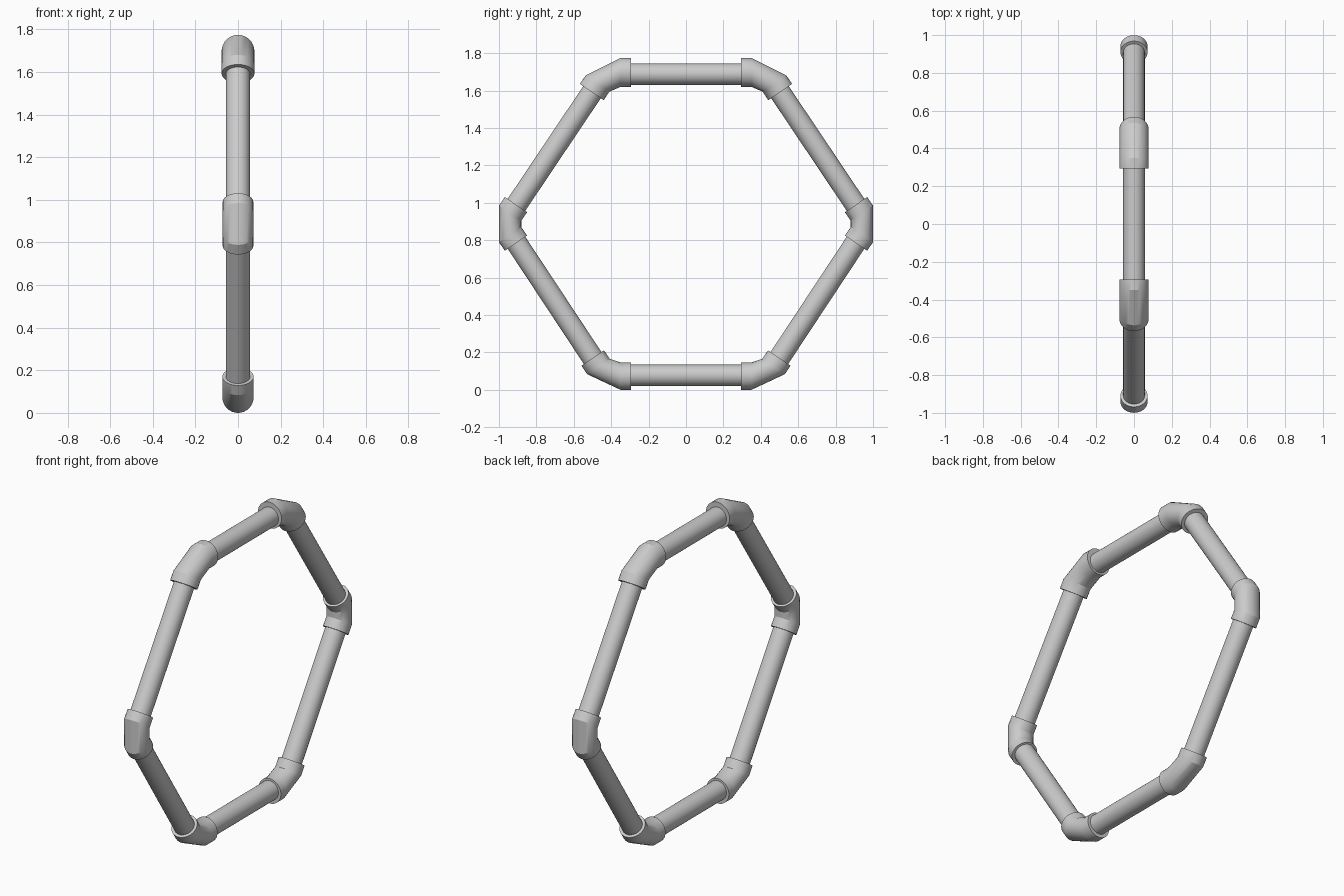
import bpy, bmesh, math
from mathutils import Vector

if "Cube" in bpy.data.objects:
    bpy.data.objects.remove(bpy.data.objects["Cube"])

SEG = 32
PIPE_R = 0.057


def loft(name, rings):
    """Capped tube through rings of (y, z, dir_y, dir_z, radius), each square to its direction."""
    bm = bmesh.new()
    loops = []
    for y, z, dy, dz, r in rings:
        d = Vector((0, dy, dz)).normalized()
        side = d.cross(Vector((1, 0, 0)))
        c = Vector((0, y, z))
        loops.append([bm.verts.new(c + Vector((1, 0, 0)) * r * math.cos(a) + side * r * math.sin(a))
                      for a in (2 * math.pi * i / SEG for i in range(SEG))])
    for a, b in zip(loops, loops[1:]):
        for i in range(SEG):
            j = (i + 1) % SEG
            bm.faces.new((a[i], a[j], b[j], b[i]))
    bm.faces.new(loops[0])
    bm.faces.new(loops[-1])
    bmesh.ops.recalc_face_normals(bm, faces=bm.faces)
    me = bpy.data.meshes.new(name)
    bm.to_mesh(me)
    bm.free()
    ob = bpy.data.objects.new(name, me)
    bpy.context.collection.objects.link(ob)
    bpy.context.view_layer.objects.active = ob
    ob.select_set(True)
    bpy.ops.object.shade_smooth_by_angle(angle=math.radians(25))
    ob.select_set(False)


def pipe(name, a, b):
    d = (b[0] - a[0], b[1] - a[1])
    loft(name, [(*a, *d, PIPE_R), (*b, *d, PIPE_R)])


def elbow(name, c1, d1, c2, d2, r, collar=0.055):
    """Bent fitting: mouth, collar end, collar end, mouth. d1 and d2 follow the travel direction."""
    n1, n2 = Vector(d1).normalized(), Vector(d2).normalized()
    k1 = Vector(c1) + n1 * collar
    k2 = Vector(c2) - n2 * collar
    loft(name, [(*c1, *n1, r), (*k1, *n1, r), (*k2, *n2, r), (*c2, *n2, r)])


# horizontal pipes
pipe("top_pipe", (-0.35, 1.688), (0.35, 1.688))
pipe("bottom_pipe", (-0.35, 0.077), (0.35, 0.077))

for s, side in ((1, "right"), (-1, "left")):
    down = (s * 0.565, -0.825)
    back = (-s * 0.565, -0.825)
    # sloping pipes
    pipe(f"upper_{side}_pipe", (s * 0.475, 1.632), (s * 0.938, 0.942))
    pipe(f"lower_{side}_pipe", (s * 0.938, 0.834), (s * 0.472, 0.129))
    # elbow fittings
    elbow(f"top_{side}_elbow", (s * 0.295, 1.697), (s, 0), (s * 0.504, 1.592), down, 0.077)
    elbow(f"middle_{side}_elbow", (s * 0.909, 0.990), down, (s * 0.909, 0.784), back, 0.072)
    elbow(f"bottom_{side}_elbow", (s * 0.499, 0.170), back, (s * 0.295, 0.073), (-s, 0), 0.073)
